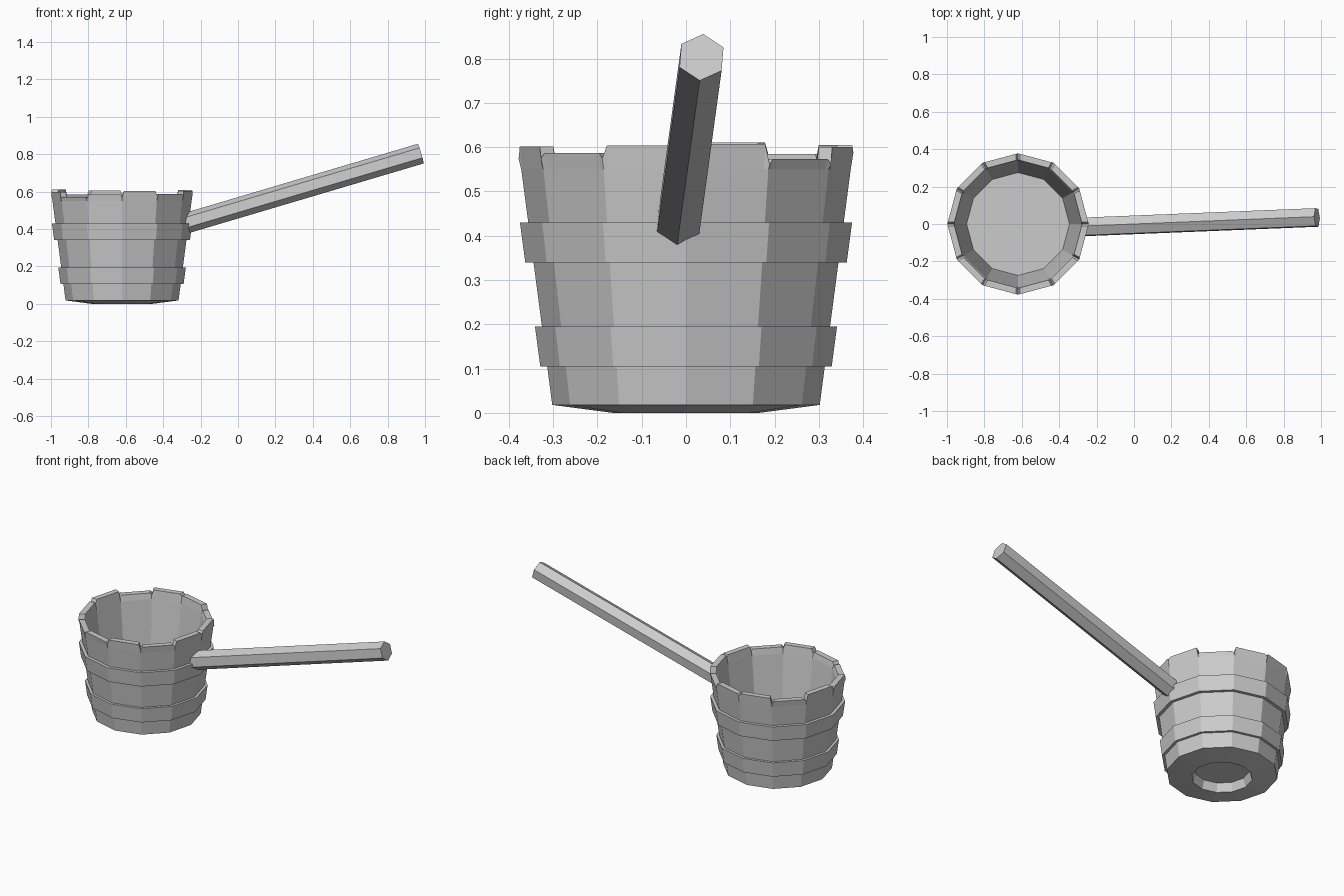
import bpy, bmesh, math
from mathutils import Vector

old = bpy.data.objects.get("Cube")
if old:
    bpy.data.objects.remove(old, do_unlink=True)

SIDES = 12
CENTRE = Vector((-0.62, 0, 0))

grey = bpy.data.materials.new("plain grey")
grey.use_nodes = True
COLOUR = (0.6, 0.6, 0.6, 1)
grey.diffuse_color = COLOUR
grey.node_tree.nodes["Principled BSDF"].inputs["Base Color"].default_value = COLOUR


def finish(name, bm):
    bmesh.ops.recalc_face_normals(bm, faces=bm.faces)
    mesh = bpy.data.meshes.new(name)
    bm.to_mesh(mesh)
    bm.free()
    mesh.materials.append(grey)
    obj = bpy.data.objects.new(name, mesh)
    bpy.context.collection.objects.link(obj)
    return obj


def bridge(bm, a, b):
    n = len(a)
    for i in range(n):
        j = (i + 1) % n
        bm.faces.new((a[i], a[j], b[j], b[i]))


def corner(k, r):
    a = math.tau * k / SIDES
    return Vector((r * math.cos(a), r * math.sin(a), 0))


# Bucket of staves: uneven tops with a small V notch at every joint
tops = [0.607, 0.573, 0.6, 0.605, 0.585, 0.61,
        0.597, 0.572, 0.585, 0.602, 0.587, 0.604]


def stave_ring(bm, r, z=None):
    """Ring with three points per joint; without z it follows the stave tops."""
    ring = []
    for k in range(SIDES):
        before, after = tops[k - 1], tops[k]
        heights = (before, min(before, after) - 0.012, after)
        for step, h in zip((-1, 0, 1), heights):
            p = corner(k, r).lerp(corner(k + step, r), 0.055)
            p.z = h if z is None else z
            ring.append(bm.verts.new(p + CENTRE))
    return ring


bm = bmesh.new()
profile = [(0.15, 0.05), (0.165, 0), (0.302, 0.018), (0.372, 0.55),
           (0.378, None), (0.343, None), (0.335, 0.55), (0.275, 0.07)]
rings = [stave_ring(bm, r, z) for r, z in profile]
for a, b in zip(rings, rings[1:]):
    bridge(bm, a, b)
bm.faces.new(rings[0])
bm.faces.new(rings[-1])
finish("bucket", bm)

# Two hoops around the staves
for name, z0, z1, r0, r1 in (("lower_hoop", 0.105, 0.195, 0.329, 0.341),
                             ("upper_hoop", 0.34, 0.43, 0.363, 0.375)):
    bm = bmesh.new()
    section = [(r0, z0), (r1, z1), (r1 - 0.03, z1), (r0 - 0.03, z0)]
    rings = [[bm.verts.new(corner(k, r) + CENTRE + Vector((0, 0, z)))
              for k in range(SIDES)] for r, z in section]
    for i in range(4):
        bridge(bm, rings[i], rings[(i + 1) % 4])
    finish(name, bm)

# Six-sided handle rising from the bucket's left side
start, end = Vector((-0.28, -0.016, 0.43)), Vector((0.978, 0.035, 0.803))
along = (end - start).normalized()
across = Vector((0, 0, 1)).cross(along).normalized()
up = along.cross(across)
bm = bmesh.new()
ends = []
for p in (start, end):
    angles = [math.radians(25 + 60 * k) for k in range(6)]
    ends.append([bm.verts.new(p + 0.055 * (across * math.cos(a) + up * math.sin(a)))
                 for a in angles])
    bm.faces.new(ends[-1])
bridge(bm, *ends)
finish("handle", bm)
